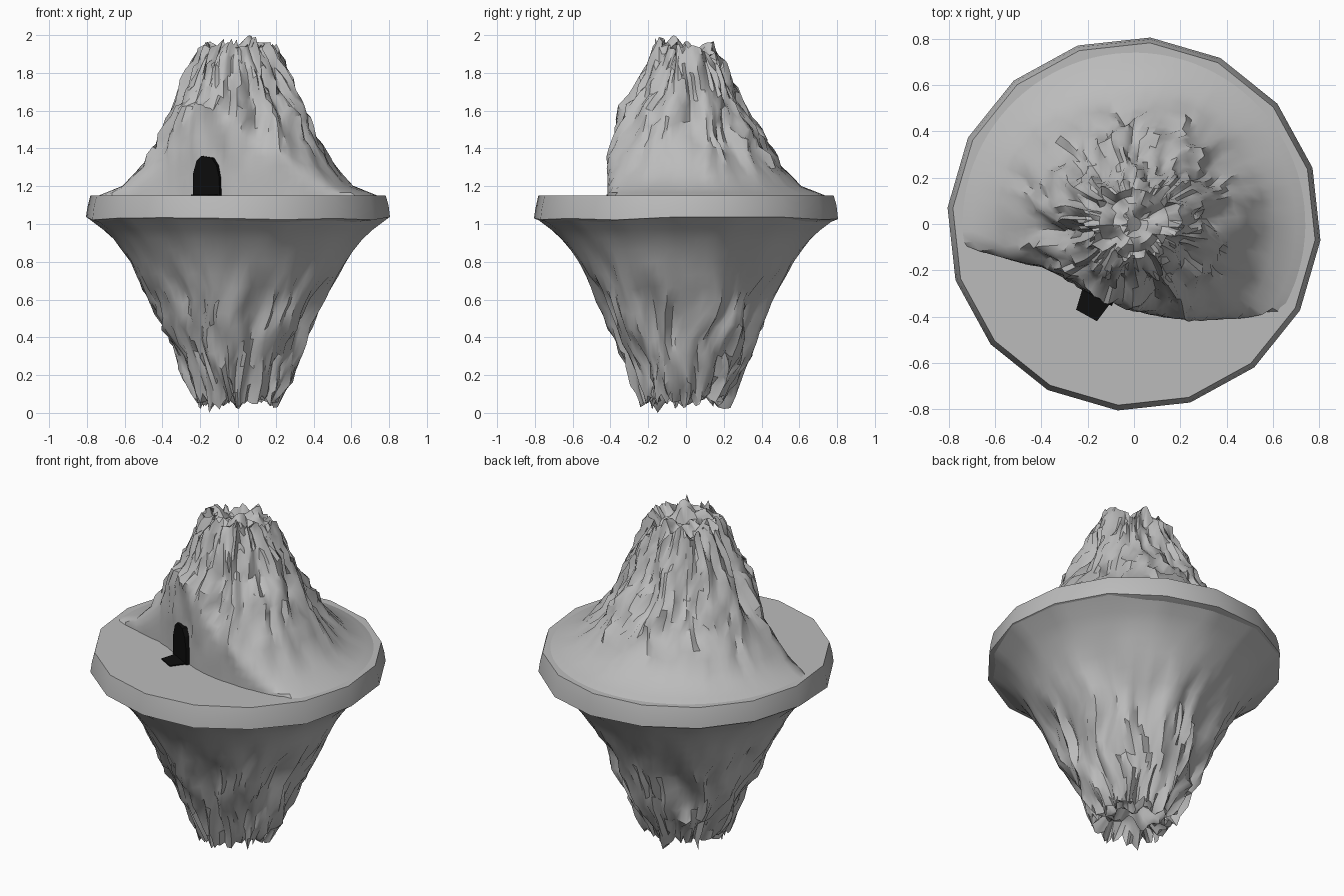
import bpy, bmesh, math, random
from mathutils import Vector, noise

if "Cube" in bpy.data.objects:
    bpy.data.objects.remove(bpy.data.objects["Cube"])

random.seed(4)
COLS, SIDES, TURN = 96, 16, math.radians(-5)


def material(name, v):
    m = bpy.data.materials.new(name)
    m.diffuse_color = (v, v, v, 1)
    m.use_nodes = True
    m.node_tree.nodes["Principled BSDF"].inputs["Base Color"].default_value = m.diffuse_color
    return m


STONE = material("grey stone", 0.5)
DARK = material("cave black", 0.004)


def lerp(table, x):
    # piecewise linear lookup in (x, value) pairs
    for (a, va), (b, vb) in zip(table, table[1:]):
        if x <= b:
            return va + (vb - va) * max(0, (x - a) / (b - a))
    return table[-1][1]


def ramp(x, a, b):
    t = min(1, max(0, (x - a) / (b - a)))
    return t * t * (3 - 2 * t)


def crag(a, z, seed):
    # sharp crested ridges that run mostly up and down
    total = 0
    for f, g, w in ((2.8, 2.2, 0.65), (6.5, 4.5, 0.35)):
        n = noise.noise(Vector((math.cos(a) * f + seed, math.sin(a) * f, z * g)))
        total += w * (0.45 - 2 * abs(n))
    return total


def end_ring(r, z, height, seed):
    # uneven ring of points over the top or bottom end of the rock
    ring = []
    for a in angles:
        x, y = r * math.cos(a), r * math.sin(a)
        n = noise.noise(Vector((x * 15 + seed, y * 15, 0.5)))
        ring.append(Vector((x, y, z + height * n)))
    return ring


def polygon_radius(a, r):
    # distance to the side of the many-sided rim
    step = math.tau / SIDES
    return r * math.cos(step / 2) / math.cos((a - TURN) % step - step / 2)


def skin(name, rings, mat, smooth=True, merge=0):
    # joins rings listed in order, closing both ends
    bm = bmesh.new()
    vs = [[bm.verts.new(p) for p in ring] for ring in rings]
    n = len(rings[0])
    for lo, hi in zip(vs, vs[1:]):
        for i in range(n):
            j = (i + 1) % n
            bm.faces.new((lo[i], lo[j], hi[j], hi[i]))
    bm.faces.new(vs[0][::-1])
    bm.faces.new(vs[-1])
    if merge:
        bmesh.ops.remove_doubles(bm, verts=bm.verts, dist=merge)
    bmesh.ops.recalc_face_normals(bm, faces=bm.faces)
    me = bpy.data.meshes.new(name)
    bm.to_mesh(me)
    bm.free()
    me.materials.append(mat)
    ob = bpy.data.objects.new(name, me)
    bpy.context.collection.objects.link(ob)
    if smooth:
        bpy.ops.object.select_all(action='DESELECT')
        ob.select_set(True)
        bpy.context.view_layer.objects.active = ob
        bpy.ops.object.shade_smooth_by_angle(angle=math.radians(38))
    return ob


def polar(a, r, z):
    return Vector((r * math.cos(a), r * math.sin(a), z))


angles = [TURN + math.tau * i / COLS for i in range(COLS)]

# island rim: low sixteen-sided disc
rim = []
for r, z in ((0.72, 1.0), (0.808, 1.03), (0.80, 1.09), (0.785, 1.15)):
    rim.append([polar(TURN + math.tau * i / SIDES, r, z + random.uniform(-0.01, 0.01) * (z < 1.1))
                for i in range(SIDES)])
skin("island_rim", rim, STONE)

# hanging rock below the rim
UNDER = [(0.06, 0.21), (0.2, 0.28), (0.4, 0.365), (0.6, 0.455), (0.8, 0.57),
         (0.9, 0.64), (0.965, 0.71), (1.035, 0.803)]
rings = [end_ring(r, 0.11, 0.12, 9) for r in (0.02, 0.05, 0.08, 0.11, 0.14, 0.17)]
levels = [0.06, 0.11, 0.17, 0.24, 0.31, 0.38, 0.45, 0.52, 0.59, 0.66, 0.73, 0.8, 0.86, 0.92, 0.97, 1.035]
for z in levels:
    ring = []
    for a in angles:
        rough = 1 - ramp(z, 0.45, 0.98)
        r = lerp(UNDER, z) + 0.08 * rough * crag(a, z, 3)
        r += random.uniform(-0.006, 0.006) * rough
        r = r + (polygon_radius(a, r) - r) * ramp(z, 0.85, 1.03)
        tooth = 1 - ramp(z, 0.06, 0.35)
        b = a + 0.14 * rough * noise.noise(Vector((math.cos(a) * 2, math.sin(a) * 2, z * 4)))
        ring.append(polar(b, r, z + 0.09 * tooth * crag(a, 0.3, 14)
                          + random.uniform(-0.02, 0.02) * rough))
    rings.append(ring)
low = min(p.z for ring in rings for p in ring)
for ring in rings:
    for p in ring:
        p.z = 1.035 - (1.035 - p.z) * 1.035 / (1.035 - low)
skin("hanging_rock", rings, STONE, merge=0.014)

# mountain: concave slope, cut off by a cliff around the front terrace
SLOPE = [(1.145, 0.765), (1.165, 0.70), (1.2, 0.61), (1.3, 0.505), (1.4, 0.435), (1.55, 0.36),
         (1.75, 0.275), (1.93, 0.19)]
CLIFF = [(180, 0.9), (188, 0.72), (195, 0.57), (205, 0.44), (215, 0.385), (225, 0.36), (240, 0.34),
         (255, 0.345), (270, 0.37), (285, 0.41), (300, 0.47), (314, 0.57), (325, 0.68), (338, 0.9)]
rings = []
levels = [1.14, 1.165, 1.2, 1.25, 1.3, 1.35, 1.4, 1.45, 1.5, 1.55, 1.6, 1.65, 1.7, 1.75, 1.8, 1.85, 1.9, 1.93]
for z in levels:
    ring = []
    for a in angles:
        deg = math.degrees(a) % 360
        slope = lerp(SLOPE, z)
        cliff = lerp(CLIFF, deg)
        front = max(0, -math.sin(a))
        rough = ramp(z, 1.17, 1.4)
        if cliff < slope:
            rough *= 0.35
        r = min(slope, cliff) - 0.045 * front * ramp(z, 1.61, 1.66)
        r += rough * (0.08 * crag(a, z, 21) + random.uniform(-0.006, 0.006))
        # summit is lower at the back
        up = ramp(z, 1.25, 1.93)
        rise = -0.09 * max(0, math.sin(a)) + 0.06 * crag(a, 2, 30)
        b = a + 0.14 * rough * noise.noise(Vector((math.cos(a) * 2, math.sin(a) * 2, z * 4)))
        ring.append(polar(b, r, z + up * rise + random.uniform(-0.02, 0.02) * rough))
    rings.append(ring)
for r in (0.15, 0.12, 0.09, 0.06, 0.03):
    ring = end_ring(r, 1.92, 0.12, 40)
    for p in ring:
        p.z -= 0.5 * max(0, p.y)
    rings.append(ring)
top = max(p.z for ring in rings for p in ring)
for ring in rings:
    for p in ring:
        p.z = 1.14 + (p.z - 1.14) * 0.86 / (top - 1.14)
skin("mountain", rings, STONE, merge=0.014)

# arched cave opening set into the cliff, turned to the front left
out, side = Vector((-0.48, -0.877, 0)), Vector((0.877, -0.48, 0))
arch = [(-0.075, 1.145), (0.085, 1.145), (0.08, 1.25), (0.065, 1.31), (0.035, 1.35),
        (-0.025, 1.36), (-0.055, 1.335), (-0.075, 1.27)]
skin("cave_opening", [[out * d + side * s + Vector((0, 0, z)) for s, z in arch]
                      for d in (0.29, 0.357)], DARK, False)

# dark threshold on the terrace in front of the cave
mat_shape = [(-0.22, -0.27), (-0.25, -0.37), (-0.16, -0.42), (-0.10, -0.34)]
skin("cave_threshold", [[Vector((x, y, z)) for x, y in mat_shape] for z in (1.148, 1.156)], DARK, False)
